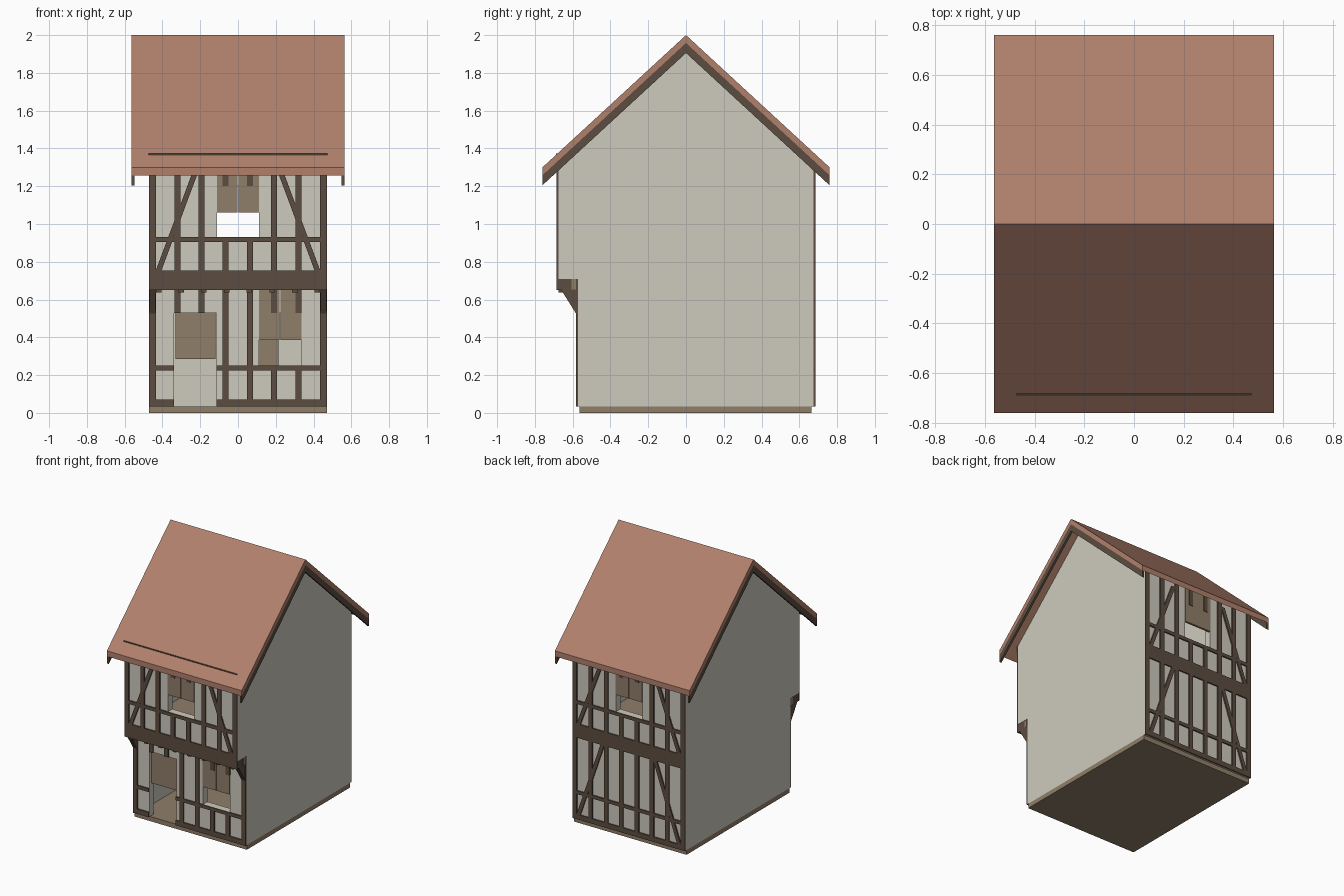
import bpy, bmesh
from mathutils import Vector

cube = bpy.data.objects.get("Cube")
if cube:
    bpy.data.objects.remove(cube, do_unlink=True)


def material(name, rgb):
    # sRGB bytes to a linear flat colour
    col = [((c / 255 + 0.055) / 1.055) ** 2.4 for c in rgb] + [1]
    m = bpy.data.materials.new(name)
    m.use_nodes = True
    m.diffuse_color = col
    bsdf = m.node_tree.nodes["Principled BSDF"]
    bsdf.inputs["Base Color"].default_value = col
    bsdf.inputs["Roughness"].default_value = 0.9
    return m


PLASTER = material("pale_plaster", (206, 202, 190))
TILE = material("clay_tile", (177, 128, 108))
TIMBER = material("dark_timber", (92, 77, 65))
BOARD = material("tan_board", (144, 126, 105))


def xz(poly, y0, y1):
    """Outline in x, z pulled along y."""
    return [Vector((x, y0, z)) for x, z in poly], Vector((0, y1 - y0, 0))


def yz(poly, x0, x1):
    """Outline in y, z pulled along x."""
    return [Vector((x0, y, z)) for y, z in poly], Vector((x1 - x0, 0, 0))


def rect(x0, x1, z0, z1):
    return [(x0, z0), (x1, z0), (x1, z1), (x0, z1)]


def box(x0, x1, y0, y1, z0, z1):
    return xz(rect(x0, x1, z0, z1), y0, y1)


def build(name, mat, prisms):
    bm = bmesh.new()
    for pts, pull in prisms:
        low = [bm.verts.new(p) for p in pts]
        high = [bm.verts.new(p + pull) for p in pts]
        bm.faces.new(low)
        bm.faces.new(high[::-1])
        for i in range(len(low)):
            j = (i + 1) % len(low)
            bm.faces.new((low[i], high[i], high[j], low[j]))
    bmesh.ops.recalc_face_normals(bm, faces=bm.faces)
    me = bpy.data.meshes.new(name)
    bm.to_mesh(me)
    bm.free()
    me.materials.append(mat)
    ob = bpy.data.objects.new(name, me)
    bpy.context.collection.objects.link(ob)
    return ob


def pierced(x0, x1, z0, z1, holes):
    """Wall rectangles left around side-by-side holes."""
    out, x = [], x0
    for a, b, c, d in holes:
        out.append(rect(x, a, z0, z1))
        if c > z0:
            out.append(rect(a, b, z0, c))
        out.append(rect(a, b, d, z1))
        x = b
    return out + [rect(x, x1, z0, z1)]


def post(x, z0, z1, w=0.033):
    return rect(x - w / 2, x + w / 2, z0, z1)


def braces(z0, z1):
    # mirrored pair leaning inwards towards the top
    return [[(s * 0.435, z0), (s * 0.405, z0), (s * 0.205, z1), (s * 0.235, z1)]
            for s in (-1, 1)]


# Openings and levels
BASE, FLOOR, EAVE = 0.035, 0.71, 1.33
DOOR = (-0.34, -0.115, BASE, 0.53)
SHOP = (0.11, 0.335, 0.25, 0.53)
UPPER = (-0.11, 0.11, 0.93, 1.2)
STUDS = [-0.32, -0.193, -0.066, 0.064, 0.19, 0.32]
FRONT, LOW, BACK = -0.675, -0.572, 0.675
THICK, PROUD = 0.05, 0.01

# Base, floors and stair
build("base", BOARD, [box(-0.47, 0.47, -0.565, 0.665, 0, BASE)])
build("upper_floor", BOARD, [box(-0.44, 0.44, FRONT + 0.01, BACK - 0.05, 0.68, FLOOR)])
build("stair", BOARD, [box(0.11, 0.215, 0.4, 0.6, BASE, 0.68)])

# Plaster walls
gable = [(LOW, BASE), (BACK, BASE), (BACK, EAVE), (0, 1.952), (FRONT, EAVE),
         (FRONT, FLOOR), (LOW, FLOOR)]
for side, s in (("left", 1), ("right", -1)):
    build(side + "_wall", PLASTER, [yz(gable, s * 0.44, s * 0.47)])
build("front_lower_wall", PLASTER, [xz(p, LOW, LOW + THICK) for p in
      pierced(-0.44, 0.44, BASE, 0.68, [DOOR, SHOP])])
build("front_upper_wall", PLASTER, [xz(p, FRONT, FRONT + THICK) for p in
      pierced(-0.44, 0.44, FLOOR, EAVE, [UPPER])])
build("back_wall", PLASTER, [xz(p, BACK - THICK, BACK) for p in
      pierced(-0.44, 0.44, BASE, EAVE, [UPPER])])

# Upper timber frame, shared by front and back
upper = [rect(-0.47, 0.47, 0.65, 0.755), rect(-0.435, 0.435, 0.905, 0.93)]
upper += [post(s * 0.4525, 0.755, EAVE, 0.035) for s in (-1, 1)]
for x in STUDS:
    if abs(x) < 0.11:
        upper += [post(x, 0.755, 0.905), post(x, 1.2, EAVE)]
    else:
        upper.append(post(x, 0.755, EAVE))
upper += braces(0.755, 1.29)
build("front_upper_frame", TIMBER, [xz(p, FRONT - PROUD, FRONT) for p in upper])
build("back_upper_frame", TIMBER, [xz(p, BACK, BACK + PROUD) for p in upper])
build("front_wall_plate", TIMBER, [box(-0.473, 0.473, -0.688, -0.68, 1.33, 1.372)])

# Lower front frame, interrupted by the door and shop window
lower = [post(s * 0.4525, BASE, 0.65, 0.035) for s in (-1, 1)]
for a, b in ((-0.435, DOOR[0]), (DOOR[1], 0.435)):
    lower += [rect(a, b, BASE, 0.072), rect(a, b, 0.225, 0.25)]
for x in STUDS:
    if abs(x) < 0.11:
        lower.append(post(x, 0.072, 0.65))
    else:
        lower.append(post(x, 0.53, 0.65))
        if x > 0:
            lower.append(post(x, 0.072, 0.225))
build("front_lower_frame", TIMBER, [xz(p, LOW - PROUD, LOW) for p in lower])

# Lower back frame
back = [post(s * 0.4525, BASE, 0.65, 0.035) for s in (-1, 1)]
back += [rect(-0.435, 0.435, BASE, 0.072), rect(-0.435, 0.435, 0.225, 0.25)]
back += [post(x, 0.072, 0.65) for x in STUDS] + braces(0.072, 0.65)
build("back_lower_frame", TIMBER, [xz(p, BACK, BACK + PROUD) for p in back])

# Jetty: corner brackets, joists and the beam behind them
knee = [(FRONT, FLOOR), (LOW, FLOOR), (LOW, 0.51), (-0.66, 0.65), (FRONT, 0.65)]
build("jetty_brackets", TIMBER,
      [yz(knee, s * 0.436, s * 0.468) for s in (-1, 1)])
build("jetty_joists", TIMBER,
      [box(x - 0.014, x + 0.014, FRONT, LOW, 0.637, 0.68)
       for x in [-0.42 + 0.12 * i for i in range(8)]])
build("jetty_beam", BOARD, [box(-0.469, 0.469, -0.606, -0.583, 0.652, 0.708)])

# Door leaf and shutters, slid half way up their openings
build("door", BOARD, [box(-0.332, -0.12, -0.555, -0.54, 0.285, 0.67)])


def shutters(name, x0, x1, y0, y1, z0, z1):
    mid = (x0 + x1) / 2
    build(name, BOARD, [box(x0, mid - 0.002, y0, y1, z0, z1),
                        box(mid + 0.002, x1, y0, y1, z0, z1)])


shutters("shop_shutters", 0.11, 0.335, LOW - 0.006, LOW + 0.01, 0.385, 0.65)
shutters("front_shutters", -0.11, 0.11, FRONT - 0.006, FRONT + 0.01, 1.06, 1.32)
shutters("back_shutters", -0.11, 0.11, BACK - 0.01, BACK + 0.006, 1.06, 1.32)


# Roof slab and gable boards
def chevron(top, depth, eave):
    return [(-0.76, eave), (0, top), (0.76, eave), (0.76, eave - depth),
            (0, top - depth), (-0.76, eave - depth)]


build("roof", TILE, [yz(chevron(2.0, 0.042, 1.3), -0.563, 0.563)])
build("gable_boards", TIMBER, [yz(chevron(1.958, 0.053, 1.258), s * 0.547, s * 0.563)
                               for s in (-1, 1)])
